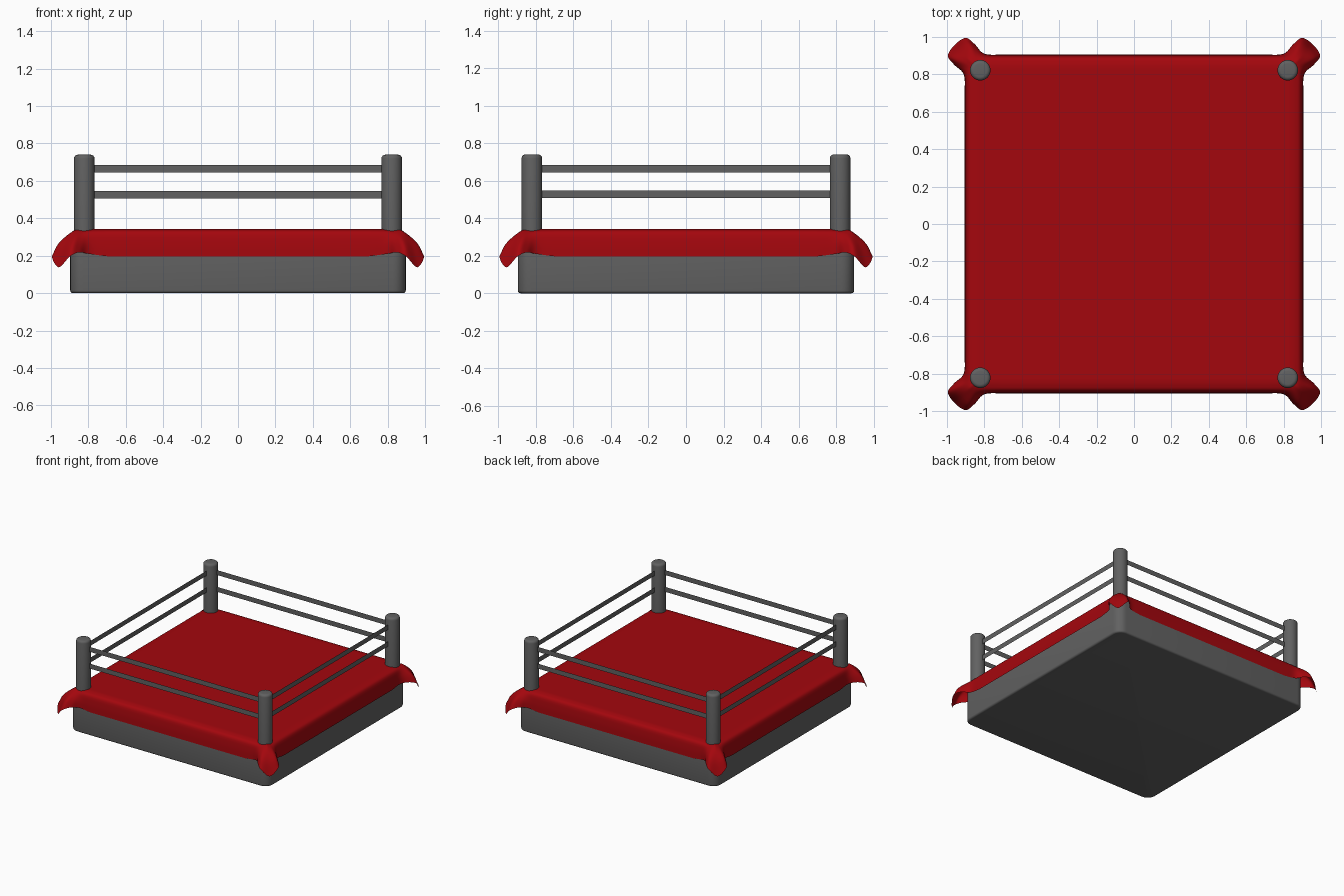
import bpy, bmesh, math
from mathutils import Vector

if "Cube" in bpy.data.objects:
    bpy.data.objects.remove(bpy.data.objects["Cube"])


def material(name, colour):
    mat = bpy.data.materials.new(name)
    mat.diffuse_color = (*colour, 1)
    mat.use_nodes = True
    mat.node_tree.nodes["Principled BSDF"].inputs["Base Color"].default_value = mat.diffuse_color
    return mat


red = material("red_canvas", (0.37, 0.002, 0.004))
dark = material("dark_grey", (0.12, 0.12, 0.12))


def finish(name, bm, angle=40, mat=dark):
    bmesh.ops.recalc_face_normals(bm, faces=bm.faces[:])
    mesh = bpy.data.meshes.new(name)
    bm.to_mesh(mesh)
    bm.free()
    ob = bpy.data.objects.new(name, mesh)
    bpy.context.collection.objects.link(ob)
    mesh.materials.append(mat)
    bpy.ops.object.select_all(action='DESELECT')
    ob.select_set(True)
    bpy.context.view_layer.objects.active = ob
    bpy.ops.object.shade_smooth_by_angle(angle=math.radians(angle))
    return ob


def catmull(pts, n):
    """Smooth curve through pts, n steps per span."""
    p = [2 * pts[0] - pts[1]] + pts + [2 * pts[-1] - pts[-2]]
    out = []
    for i in range(1, len(p) - 2):
        a, b, c, d = p[i - 1:i + 3]
        for k in range(n):
            t = k / n
            out.append(0.5 * (2 * b + (c - a) * t + (2 * a - 5 * b + 4 * c - d) * t * t
                              + (3 * b - a - 3 * c + d) * t ** 3))
    return out + [pts[-1]]


# Platform: rounded slab
bm = bmesh.new()
bmesh.ops.create_cube(bm, size=1)
for v in bm.verts:
    v.co = (v.co.x * 1.794, v.co.y * 1.794, (v.co.z + 0.5) * 0.330)
upright = [e for e in bm.edges if abs(e.verts[0].co.z - e.verts[1].co.z) > 0.1]
bmesh.ops.bevel(bm, geom=upright, offset=0.07, segments=6, profile=0.5, affect='EDGES')
for low, size in ((True, 0.015), (False, 0.055)):
    rim = [e for e in bm.edges if all((v.co.z < 0.001) if low else (v.co.z > 0.329)
                                      for v in e.verts)]
    bmesh.ops.bevel(bm, geom=rim, offset=size, segments=4, profile=0.5, affect='EDGES')
finish("platform", bm)

# Canvas: draped cloth, half of one corner given as stations (top to hem)
stations = [
    [(0.70, 0.85, 0.342), (0.70, 0.890, 0.325), (0.700, 0.902, 0.26), (0.70, 0.905, 0.197)],
    [(0.78, 0.85, 0.342), (0.785, 0.890, 0.325), (0.790, 0.905, 0.27), (0.80, 0.910, 0.210)],
    [(0.82, 0.85, 0.342), (0.83, 0.890, 0.325), (0.840, 0.930, 0.275), (0.85, 0.960, 0.218)],
    [(0.84, 0.85, 0.342), (0.86, 0.892, 0.325), (0.885, 0.960, 0.265), (0.90, 0.995, 0.195)],
    [(0.85, 0.85, 0.342), (0.885, 0.885, 0.325), (0.93, 0.93, 0.25), (0.958, 0.958, 0.138)],
]
stations = [[Vector(p) for p in s] for s in stations]
stations += [[Vector((p.y, p.x, p.z)) for p in s] for s in reversed(stations[:-1])]
rows = [catmull(list(r), 5) for r in zip(*stations)]
columns = [catmull(list(c), 4) for c in zip(*rows)]

bm = bmesh.new()
rings = []
for q in range(4):
    for col in columns:
        ring = []
        for p in col:
            x, y = p.x, p.y
            for _ in range(q):
                x, y = y, -x
            ring.append(bm.verts.new((x, y, p.z)))
        rings.append(ring)
for a, b in zip(rings, rings[1:] + rings[:1]):
    for i in range(len(a) - 1):
        bm.faces.new((a[i], b[i], b[i + 1], a[i + 1]))
# Flat middle: two shrunken rings keep the top evenly shaded
outer = [r[0] for r in rings]
for scale in (0.97, 0.94):
    inner = [bm.verts.new((v.co.x * scale / (scale + 0.03), v.co.y * scale / (scale + 0.03), 0.342))
             for v in outer]
    for i in range(len(outer)):
        j = (i + 1) % len(outer)
        bm.faces.new((outer[i], outer[j], inner[j], inner[i]))
    outer = inner
bm.faces.new(outer)
finish("canvas", bm, 60, red)

# Corner posts: cylinders with rounded tops
corners = [(-0.822, -0.822), (0.822, -0.822), (0.822, 0.822), (-0.822, 0.822)]
for i, (x, y) in enumerate(corners):
    bm = bmesh.new()
    bmesh.ops.create_cone(bm, cap_ends=True, segments=32, radius1=0.055, radius2=0.055, depth=0.44)
    for v in bm.verts:
        v.co += Vector((x, y, 0.52))
    rim = [e for e in bm.edges if all(v.co.z > 0.73 for v in e.verts)]
    bmesh.ops.bevel(bm, geom=rim, offset=0.02, segments=4, profile=0.5, affect='EDGES')
    finish(f"post_{i + 1}", bm)

# Ropes: flat bands strung between neighbouring posts
for i in range(4):
    (x0, y0), (x1, y1) = corners[i], corners[(i + 1) % 4]
    for label, z in (("lower", 0.527), ("upper", 0.664)):
        bm = bmesh.new()
        bm.faces.new([bm.verts.new(p) for p in (
            (x0, y0, z - 0.02), (x1, y1, z - 0.02), (x1, y1, z + 0.02), (x0, y0, z + 0.02))])
        finish(f"{label}_rope_{i + 1}", bm)
